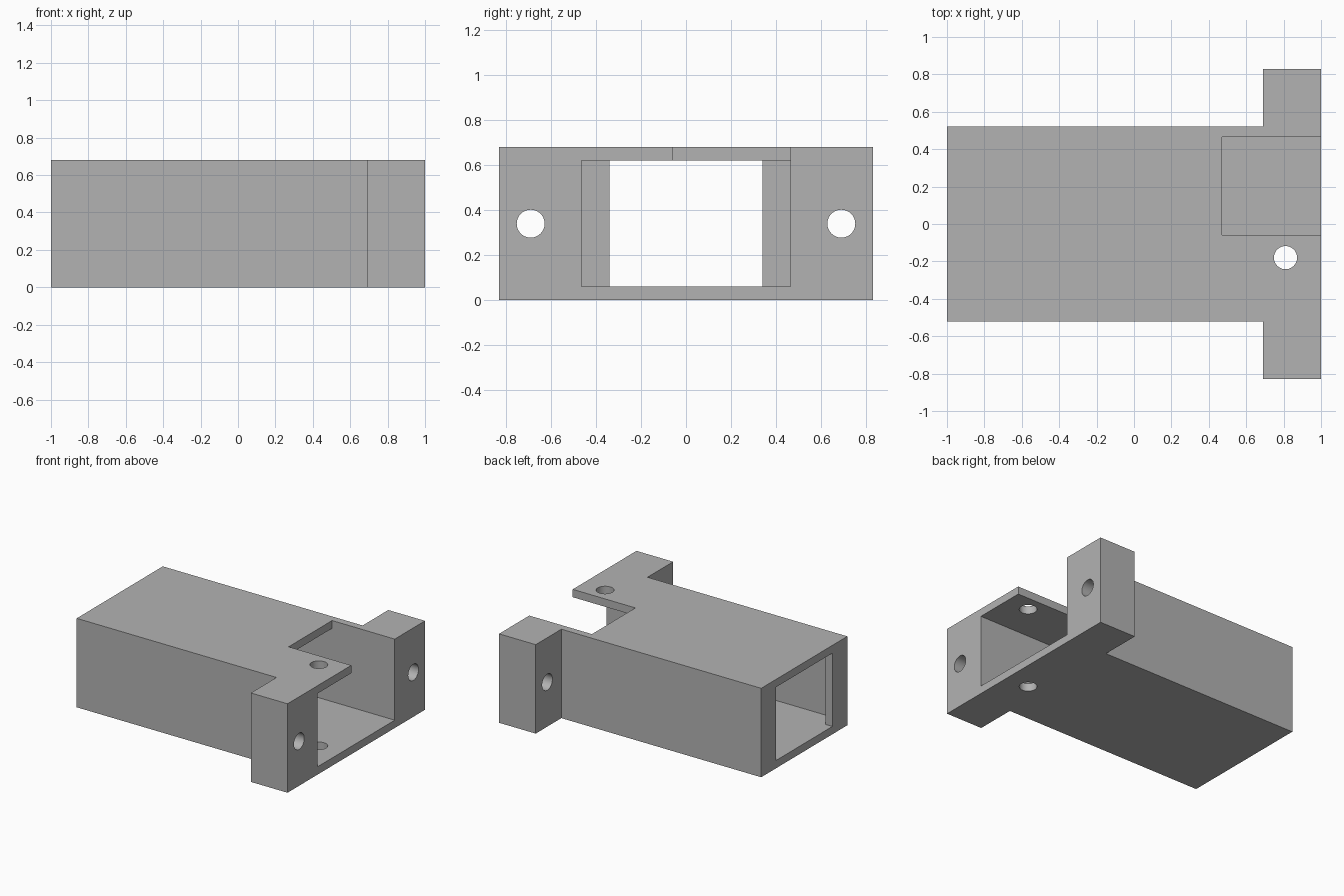
import bpy
import bmesh
import math
from mathutils import Matrix, Vector

cube = bpy.data.objects.get("Cube")
if cube:
    bpy.data.objects.remove(cube, do_unlink=True)

# Main dimensions
HEIGHT, WALL = 0.68, 0.06
BODY_Y, INNER_Y, FLANGE_Y, FLANGE_X = 0.52, 0.465, 0.83, 0.69
HOLE_R = 0.062

grey = bpy.data.materials.new("plain grey")
grey.use_nodes = True
colour = (0.45, 0.45, 0.45, 1)
grey.diffuse_color = colour
grey.node_tree.nodes["Principled BSDF"].inputs["Base Color"].default_value = colour


def add_object(name, bm):
    bmesh.ops.recalc_face_normals(bm, faces=bm.faces)
    mesh = bpy.data.meshes.new(name)
    bm.to_mesh(mesh)
    bm.free()
    mesh.materials.append(grey)
    obj = bpy.data.objects.new(name, mesh)
    bpy.context.collection.objects.link(obj)
    return obj


def box(name, low, high):
    low, high = Vector(low), Vector(high)
    bm = bmesh.new()
    size = Matrix.Diagonal((*(high - low), 1))
    bmesh.ops.create_cube(bm, size=1, matrix=Matrix.Translation((low + high) / 2) @ size)
    return add_object(name, bm)


def drill(name, centre, length, along_x=False):
    turn = Matrix.Rotation(math.pi / 2, 4, 'Y') if along_x else Matrix()
    bm = bmesh.new()
    bmesh.ops.create_cone(bm, cap_ends=True, segments=48, radius1=HOLE_R, radius2=HOLE_R,
                          depth=length, matrix=Matrix.Translation(centre) @ turn)
    return add_object(name, bm)


# Body and mounting flanges: one T-shaped plan, extruded upwards
half = [(-1, BODY_Y), (FLANGE_X, BODY_Y), (FLANGE_X, FLANGE_Y), (1, FLANGE_Y)]
plan = half + [(x, -y) for x, y in reversed(half)]
bm = bmesh.new()
base = bm.faces.new([bm.verts.new((x, y, 0)) for x, y in plan])
top = bmesh.ops.extrude_face_region(bm, geom=[base])["geom"]
bmesh.ops.translate(bm, vec=(0, 0, HEIGHT),
                    verts=[v for v in top if isinstance(v, bmesh.types.BMVert)])
housing = add_object("flanged_housing", bm)

# Cavity, narrower end opening, roof notch and screw holes
cutters = [
    box("cavity_cutter", (-1 + WALL, -INNER_Y, WALL), (1.1, INNER_Y, HEIGHT - WALL)),
    box("end_opening_cutter", (-1.1, -0.34, WALL), (-0.8, 0.34, HEIGHT - WALL)),
    box("roof_notch_cutter", (0.47, -0.06, 0.4), (1.1, INNER_Y, 0.8)),
    drill("vertical_hole_cutter", (0.81, -0.18, HEIGHT / 2), 1),
]
for side in (-1, 1):
    cutters.append(drill("flange_hole_cutter", (0.85, side * 0.69, HEIGHT / 2), 0.6, True))

for cutter in cutters:
    cutter.hide_render = True
    cut = housing.modifiers.new(cutter.name, 'BOOLEAN')
    cut.operation = 'DIFFERENCE'
    cut.solver = 'EXACT'
    cut.object = cutter

# Apply the cuts, then remove the cutters
bpy.ops.object.select_all(action='DESELECT')
housing.select_set(True)
bpy.context.view_layer.objects.active = housing
for name in [m.name for m in housing.modifiers]:
    bpy.ops.object.modifier_apply(modifier=name)
for cutter in cutters:
    bpy.data.objects.remove(cutter, do_unlink=True)

bpy.ops.object.shade_smooth_by_angle(angle=math.radians(30))
